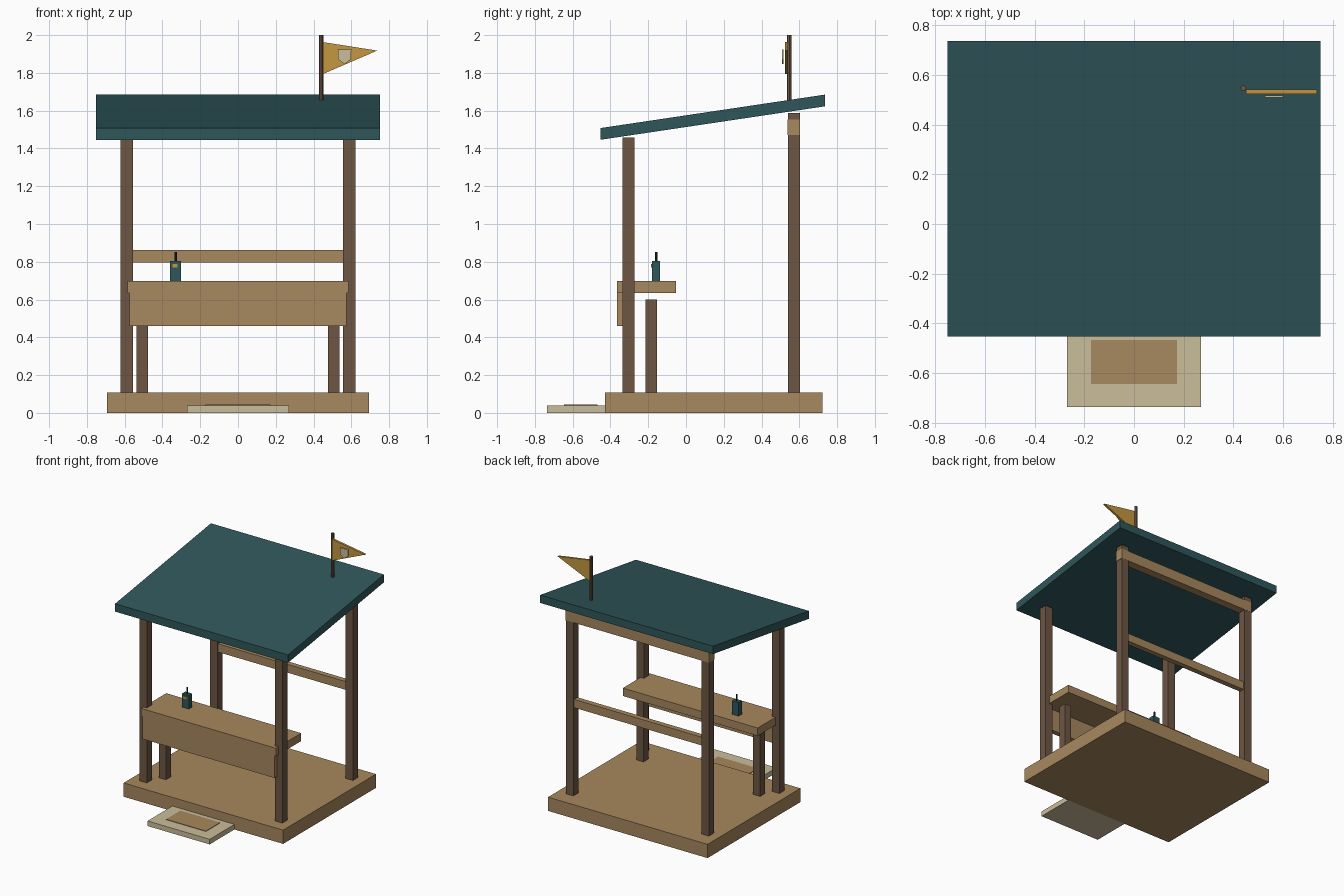
import bpy, bmesh
from math import radians

if "Cube" in bpy.data.objects:
    bpy.data.objects.remove(bpy.data.objects["Cube"])


def lin(c):
    c /= 255
    return c / 12.92 if c <= 0.04045 else ((c + 0.055) / 1.055) ** 2.4


def material(name, r, g, b):
    m = bpy.data.materials.new(name)
    m.diffuse_color = (lin(r), lin(g), lin(b), 1)
    m.use_nodes = True
    m.node_tree.nodes["Principled BSDF"].inputs["Base Color"].default_value = m.diffuse_color
    return m


TEAL = material("teal paint", 47, 86, 90)
WOOD = material("light wood", 167, 136, 94)
POST = material("dark wood", 110, 86, 68)
CREAM = material("cream", 202, 189, 154)
GOLD = material("gold cloth", 196, 151, 66)
DARK = material("charcoal", 36, 44, 46)


def finish(name, bm, mat):
    bmesh.ops.recalc_face_normals(bm, faces=bm.faces)
    me = bpy.data.meshes.new(name)
    bm.to_mesh(me)
    bm.free()
    me.materials.append(mat)
    ob = bpy.data.objects.new(name, me)
    bpy.context.collection.objects.link(ob)
    return ob


def box(name, x, y, z, mat, shear=0.0):
    """Box from (min, max) ranges; shear lifts z along y."""
    bm = bmesh.new()
    bmesh.ops.create_cube(bm, size=1)
    for v in bm.verts:
        v.co = [r[0] if c < 0 else r[1] for c, r in zip(v.co, (x, y, z))]
        v.co.z += shear * (v.co.y - y[0])
    return finish(name, bm, mat)


def plate(name, outline, y, mat):
    """Flat x-z outline extruded between two y values."""
    bm = bmesh.new()
    face = bm.faces.new([bm.verts.new((px, y[0], pz)) for px, pz in outline])
    ext = bmesh.ops.extrude_face_region(bm, geom=[face])["geom"]
    for v in ext:
        if isinstance(v, bmesh.types.BMVert):
            v.co.y = y[1]
    return finish(name, bm, mat)


def rod(name, x, y, z, radius, mat, sides=8):
    bm = bmesh.new()
    bmesh.ops.create_cone(bm, cap_ends=True, segments=sides, radius1=radius,
                          radius2=radius, depth=z[1] - z[0])
    bmesh.ops.translate(bm, verts=bm.verts, vec=(x, y, (z[0] + z[1]) / 2))
    return finish(name, bm, mat)


# floor and entrance step with mat
box("floor", (-0.693, 0.693), (-0.43, 0.722), (0, 0.108), WOOD)
box("step", (-0.27, 0.27), (-0.737, -0.43), (0, 0.04), CREAM)
box("door_mat", (-0.173, 0.173), (-0.645, -0.468), (0.038, 0.044), WOOD)

# posts and counter legs, mirrored left and right
for side, s in (("left", -1), ("right", 1)):
    px = sorted((s * 0.557, s * 0.621))
    box(side + "_front_post", px, (-0.336, -0.272), (0.108, 1.457), POST)
    box(side + "_back_post", px, (0.539, 0.603), (0.108, 1.587), POST)
    box(side + "_counter_leg", sorted((s * 0.476, s * 0.537)),
        (-0.214, -0.153), (0.108, 0.60), POST)

# back beam and rail
box("back_beam", (-0.624, 0.624), (0.538, 0.604), (1.47, 1.553), WOOD)
box("back_rail", (-0.557, 0.557), (0.55, 0.592), (0.797, 0.862), WOOD)

# counter
box("counter_top", (-0.586, 0.586), (-0.365, -0.053), (0.635, 0.697), WOOD)
box("counter_front", (-0.574, 0.574), (-0.364, -0.325), (0.46, 0.636), WOOD)

# sloped roof
box("roof", (-0.751, 0.751), (-0.452, 0.737), (1.446, 1.508), TEAL, shear=0.149)

# handheld radio on the counter
box("radio_body", (-0.361, -0.301), (-0.18, -0.138), (0.697, 0.803), TEAL)
box("radio_display", (-0.348, -0.32), (-0.185, -0.179), (0.771, 0.788), GOLD)
rod("radio_antenna", -0.33, -0.158, (0.80, 0.852), 0.006, DARK)

# flag
rod("flag_pole", 0.44, 0.547, (1.64, 2.0), 0.012, POST)
plate("flag", [(0.45, 1.963), (0.737, 1.918), (0.45, 1.794)], (0.524, 0.541), GOLD)
plate("flag_shield", [(0.528, 1.924), (0.6, 1.924), (0.597, 1.872),
                      (0.564, 1.847), (0.531, 1.872)], (0.509, 0.517), CREAM)
